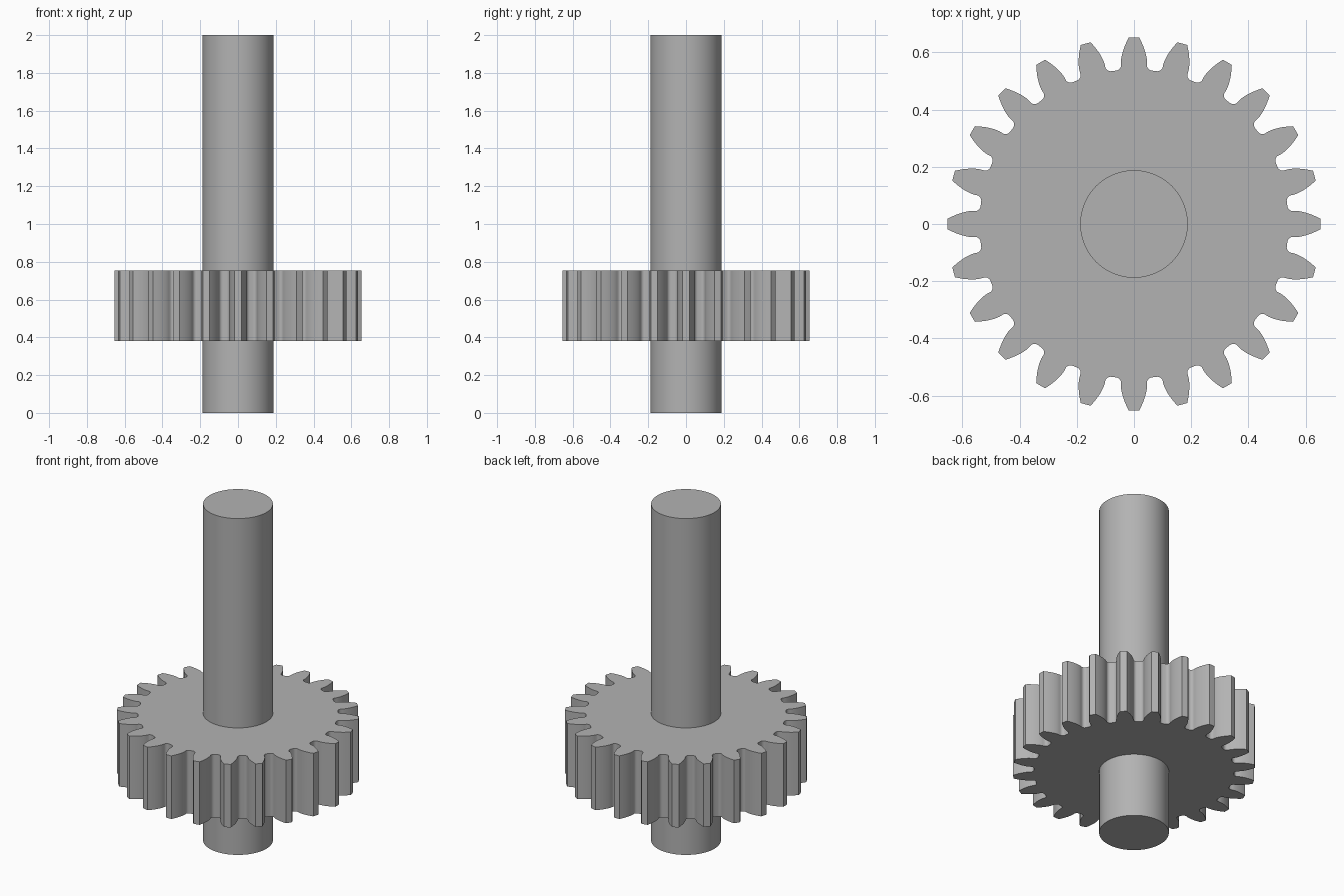
import bpy
import bmesh
from math import pi, sin, cos, tan, acos, sqrt, radians

cube = bpy.data.objects.get("Cube")
if cube:
    bpy.data.objects.remove(cube, do_unlink=True)

# Gear proportions
TEETH = 24
TIP = 0.653
MODULE = 2 * TIP / (TEETH + 2)
PITCH = MODULE * TEETH / 2
ROOT = PITCH - 1.25 * MODULE
PRESSURE = radians(20)
BASE = PITCH * cos(PRESSURE)
FILLET = 0.38 * MODULE
GEAR_BOTTOM, GEAR_TOP = 0.38, 0.755
SHAFT_RADIUS, SHAFT_HEIGHT = 0.188, 2.0

steel = bpy.data.materials.new("plain grey steel")
steel.use_nodes = True
grey = (0.45, 0.45, 0.45, 1)
steel.diffuse_color = grey
steel.node_tree.nodes["Principled BSDF"].inputs["Base Color"].default_value = grey


def extrude_outline(name, outline, z0, z1):
    """Make a solid prism from a flat outline, with sharp rims and smooth curves."""
    bm = bmesh.new()
    face = bm.faces.new([bm.verts.new((x, y, z0)) for x, y in outline])
    top = bmesh.ops.extrude_face_region(bm, geom=[face], use_keep_orig=True)
    moved = [v for v in top["geom"] if isinstance(v, bmesh.types.BMVert)]
    bmesh.ops.translate(bm, verts=moved, vec=(0, 0, z1 - z0))
    bmesh.ops.recalc_face_normals(bm, faces=bm.faces)
    mesh = bpy.data.meshes.new(name)
    bm.to_mesh(mesh)
    bm.free()
    mesh.materials.append(steel)
    obj = bpy.data.objects.new(name, mesh)
    bpy.context.collection.objects.link(obj)
    bpy.ops.object.select_all(action="DESELECT")
    obj.select_set(True)
    bpy.context.view_layer.objects.active = obj
    bpy.ops.object.shade_smooth_by_angle(angle=radians(28))
    return obj


def half_angle(r):
    """Half the angular width of an involute tooth at radius r."""
    a = acos(min(1, BASE / r))
    return pi / (2 * TEETH) + tan(PRESSURE) - PRESSURE - (tan(a) - a)


def tooth_side():
    """One tooth side from root to tip, as (half angle, radius) pairs."""
    side = []
    steps = 7
    base_angle = half_angle(BASE)
    for i in range(steps):
        t = pi / 2 * i / steps
        offset = FILLET * (1 - sin(t))
        radius = ROOT + FILLET * (1 - cos(t))
        side.append((base_angle + offset / radius, radius))
    for i in range(steps + 1):
        r = BASE + (TIP - BASE) * (i / steps) ** 1.5
        side.append((half_angle(r), r))
    return side


# Toothed wheel
side = tooth_side()
tooth = [(-a, r) for a, r in side] + [(0, TIP)] + [(a, r) for a, r in reversed(side)]
wheel = []
for k in range(TEETH):
    turn = 2 * pi * k / TEETH
    wheel += [(r * cos(turn + a), r * sin(turn + a)) for a, r in tooth]
extrude_outline("gear_wheel", wheel, GEAR_BOTTOM, GEAR_TOP)

# Round shaft through the wheel
SIDES = 96
circle = [(SHAFT_RADIUS * cos(2 * pi * i / SIDES), SHAFT_RADIUS * sin(2 * pi * i / SIDES))
          for i in range(SIDES)]
extrude_outline("shaft", circle, 0, SHAFT_HEIGHT)
